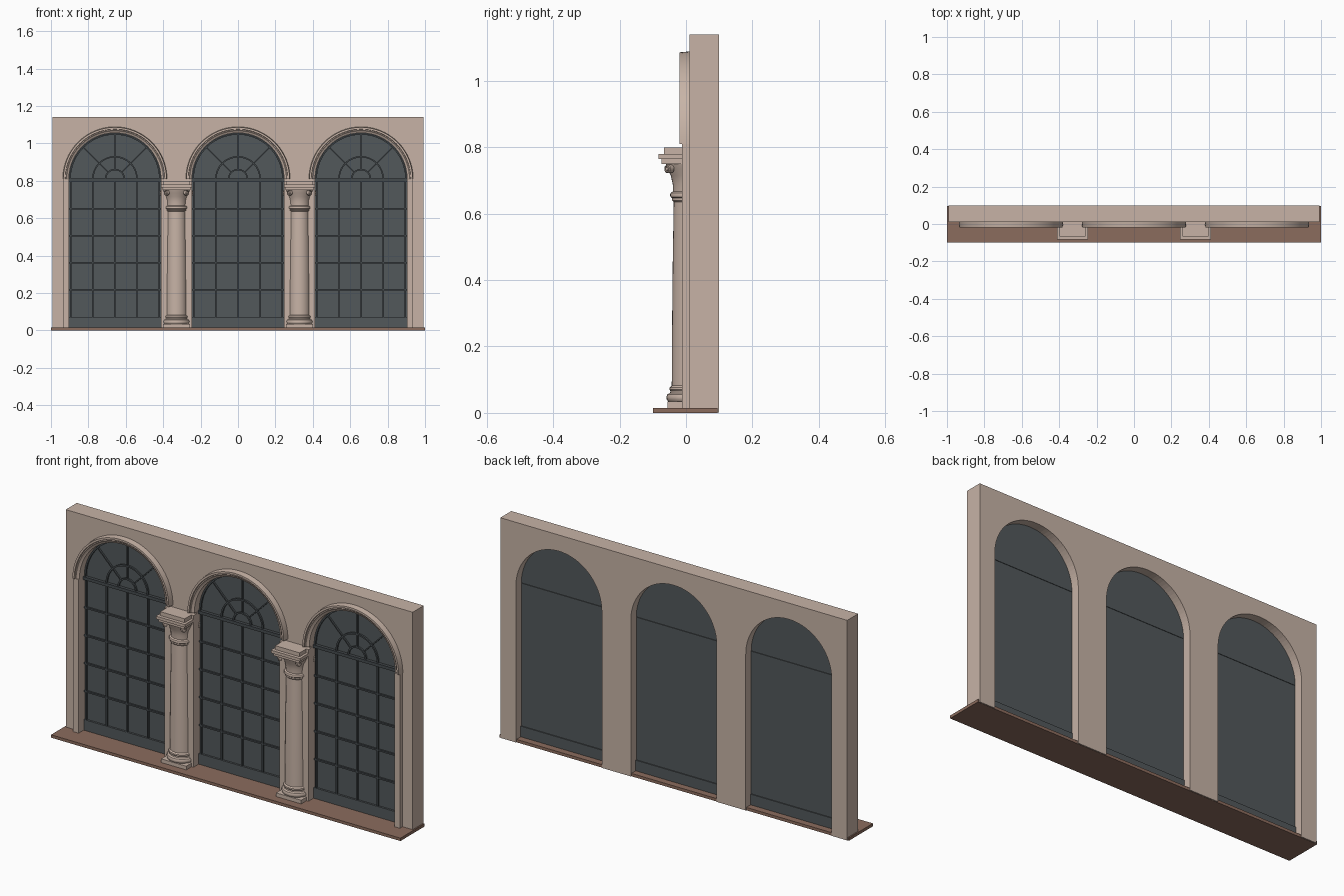
import bpy, bmesh, math
from mathutils import Matrix, Vector

cube = bpy.data.objects.get("Cube")
if cube:
    bpy.data.objects.remove(cube, do_unlink=True)


def material(name, rgb):
    m = bpy.data.materials.new(name)
    m.use_nodes = True
    m.diffuse_color = (*rgb, 1)
    m.node_tree.nodes["Principled BSDF"].inputs["Base Color"].default_value = (*rgb, 1)
    return m


STONE = material("warm stone", (0.57, 0.45, 0.38))
GLASS = material("slate glass", (0.085, 0.098, 0.105))
FRAME = material("dark frame", (0.06, 0.07, 0.076))
FLOOR = material("brown step", (0.26, 0.15, 0.11))

BAY = 0.658        # spacing of the window bays
HALF = 0.246       # half width of an opening
SPRING = 0.81      # height where the arches begin
STEP = 0.015       # top of the step


def finish(name, bm, mat, smooth=False):
    bmesh.ops.recalc_face_normals(bm, faces=bm.faces)
    mesh = bpy.data.meshes.new(name)
    bm.to_mesh(mesh)
    bm.free()
    mesh.materials.append(mat)
    ob = bpy.data.objects.new(name, mesh)
    bpy.context.collection.objects.link(ob)
    if smooth:
        bpy.ops.object.select_all(action="DESELECT")
        ob.select_set(True)
        bpy.context.view_layer.objects.active = ob
        bpy.ops.object.shade_smooth_by_angle(angle=math.radians(35))
    return ob


def add_box(bm, x0, x1, y0, y1, z0, z1, turn=Matrix()):
    size = Matrix.Diagonal((x1 - x0, y1 - y0, z1 - z0, 1))
    place = Matrix.Translation(((x0 + x1) / 2, (y0 + y1) / 2, (z0 + z1) / 2))
    bmesh.ops.create_cube(bm, size=1, matrix=turn @ place @ size)


def box(name, mat, *bounds):
    bm = bmesh.new()
    add_box(bm, *bounds)
    return finish(name, bm, mat)


def add_slab(bm, outline, y0, y1):
    """Extrude an (x, z) outline from y0 to y1."""
    face = bm.faces.new([bm.verts.new((x, y0, z)) for x, z in outline])
    out = bmesh.ops.extrude_face_region(bm, geom=[face])["geom"]
    verts = [v for v in out if isinstance(v, bmesh.types.BMVert)]
    bmesh.ops.translate(bm, verts=verts, vec=(0, y1 - y0, 0))


def add_lathe(bm, profile, matrix, steps=32):
    """Turn an open (radius, height) profile about z."""
    rings = [[bm.verts.new(matrix @ Vector((r * math.cos(a), r * math.sin(a), z)))
              for a in (math.tau * i / steps for i in range(steps))] for r, z in profile]
    for low, high in zip(rings, rings[1:]):
        for i in range(steps):
            j = (i + 1) % steps
            bm.faces.new((low[i], low[j], high[j], high[i]))
    bm.faces.new(rings[0])
    bm.faces.new(rings[-1])


def add_arch(bm, cx, section, steps=40):
    """Sweep a closed (radius, y) section over a half circle."""
    rings = [[bm.verts.new((cx + r * math.cos(a), y, SPRING + r * math.sin(a)))
              for r, y in section] for a in (math.pi * i / steps for i in range(steps + 1))]
    n = len(section)
    for p, q in zip(rings, rings[1:]):
        for i in range(n):
            bm.faces.new((p[i], p[(i + 1) % n], q[(i + 1) % n], q[i]))
    bm.faces.new(rings[0])
    bm.faces.new(rings[-1])


def half_circle(cx, r, steps=40):
    return [(cx - r * math.cos(math.pi * i / steps), SPRING + r * math.sin(math.pi * i / steps))
            for i in range(steps + 1)]


# Step and wall with three arched openings
box("step", FLOOR, -1, 1, -0.1, 0.095, 0, STEP)
outline = [(-0.993, 0.001)]
for cx in (-BAY, 0, BAY):
    outline += [(cx - HALF, 0.001)] + half_circle(cx, HALF) + [(cx + HALF, 0.001)]
outline += [(0.993, 0.001), (0.993, 1.14), (-0.993, 1.14)]
bm = bmesh.new()
add_slab(bm, outline, 0.01, 0.1)
finish("wall", bm, STONE)

# Windows: glazing, bars, fanlight and arch moulding
for cx, side in ((-BAY, "right"), (0, "middle"), (BAY, "left")):
    box(side + "_door_glass", GLASS, cx - HALF, cx + HALF, 0.04, 0.055, STEP, SPRING - 0.002)
    bm = bmesh.new()
    add_slab(bm, half_circle(cx, HALF), 0.04, 0.055)
    finish(side + "_fanlight_glass", bm, GLASS)
    box(side + "_bottom_rail", GLASS, cx - HALF, cx + HALF, 0.03, 0.06, STEP, 0.07)

    bm = bmesh.new()
    for i in range(5):
        x = cx + (i - 2) * 0.118
        add_box(bm, x - 0.004, x + 0.004, 0.031, 0.041, 0.07, SPRING)
    for i in range(1, 5):
        z = 0.072 + i * 0.1445
        add_box(bm, cx - HALF, cx + HALF, 0.031, 0.041, z - 0.004, z + 0.004)
    add_box(bm, cx - HALF, cx + HALF, 0.024, 0.042, SPRING - 0.014, SPRING + 0.002)
    finish(side + "_door_bars", bm, FRAME)

    bm = bmesh.new()
    for r in (0.05, 0.118, 0.24):
        add_arch(bm, cx, [(r - 0.004, 0.031), (r + 0.004, 0.031),
                          (r + 0.004, 0.041), (r - 0.004, 0.041)])
    for degrees in (45, 90, 135):
        turn = (Matrix.Translation((cx, 0, SPRING))
                @ Matrix.Rotation(-math.radians(degrees), 4, "Y"))
        add_box(bm, 0.05, 0.242, 0.031, 0.041, -0.003, 0.003, turn)
    finish(side + "_fanlight_bars", bm, FRAME)

    bm = bmesh.new()
    add_arch(bm, cx, [(HALF, 0.012), (HALF, -0.006), (0.255, -0.009), (0.259, -0.014),
                      (0.264, -0.014), (0.266, -0.02), (0.276, -0.02), (0.279, 0.012)])
    finish(side + "_arch_moulding", bm, STONE, True)

# Jamb strips at the outer ends
for s, side in ((-1, "right"), (1, "left")):
    x0, x1 = sorted((s * (BAY + HALF), s * 0.935))
    box(side + "_jamb_strip", STONE, x0, x1, -0.012, 0.012, STEP, SPRING)

# Columns against the piers
COLUMN = [(0.068, 0.034), (0.073, 0.040), (0.074, 0.048), (0.071, 0.056), (0.063, 0.060),
          (0.062, 0.066), (0.065, 0.070), (0.064, 0.076), (0.058, 0.082), (0.057, 0.25),
          (0.055, 0.45), (0.052, 0.635), (0.057, 0.640), (0.057, 0.647), (0.062, 0.651),
          (0.063, 0.657), (0.061, 0.663), (0.054, 0.667), (0.055, 0.69), (0.061, 0.715),
          (0.071, 0.735), (0.076, 0.750)]
VOLUTE = [(0.013, -0.01), (0.013, 0.006), (0.010, 0.008), (0.009, 0.004),
          (0.006, 0.004), (0.005, 0.009), (0.002, 0.010)]
for s, side in ((-1, "right"), (1, "left")):
    cx = s * BAY / 2
    pier = BAY / 2 - HALF
    box(side + "_pilaster", STONE, cx - pier, cx + pier, -0.012, 0.012, STEP, 0.80)
    box(side + "_plinth", STONE, cx - 0.072, cx + 0.072, -0.056, 0.02, STEP, 0.034)
    bm = bmesh.new()
    add_lathe(bm, COLUMN, Matrix.Translation((cx, 0.015, 0)))
    finish(side + "_column", bm, STONE, True)

    bm = bmesh.new()
    for dx, dy in ((-0.054, -0.052), (0.054, -0.052), (-0.078, 0.035), (0.078, 0.035)):
        aim = Vector((dx, -abs(dy), 0)).to_track_quat("Z", "Y").to_matrix().to_4x4()
        add_lathe(bm, VOLUTE, Matrix.Translation((cx + dx, dy, 0.735)) @ aim, 16)
    finish(side + "_volutes", bm, STONE, True)

    bm = bmesh.new()
    add_box(bm, cx - 0.074, cx + 0.074, -0.074, 0.02, 0.750, 0.765)
    add_box(bm, cx - 0.083, cx + 0.083, -0.083, 0.02, 0.765, 0.780)
    add_box(bm, cx - 0.070, cx + 0.070, -0.066, 0.02, 0.780, 0.800)
    finish(side + "_abacus", bm, STONE)
